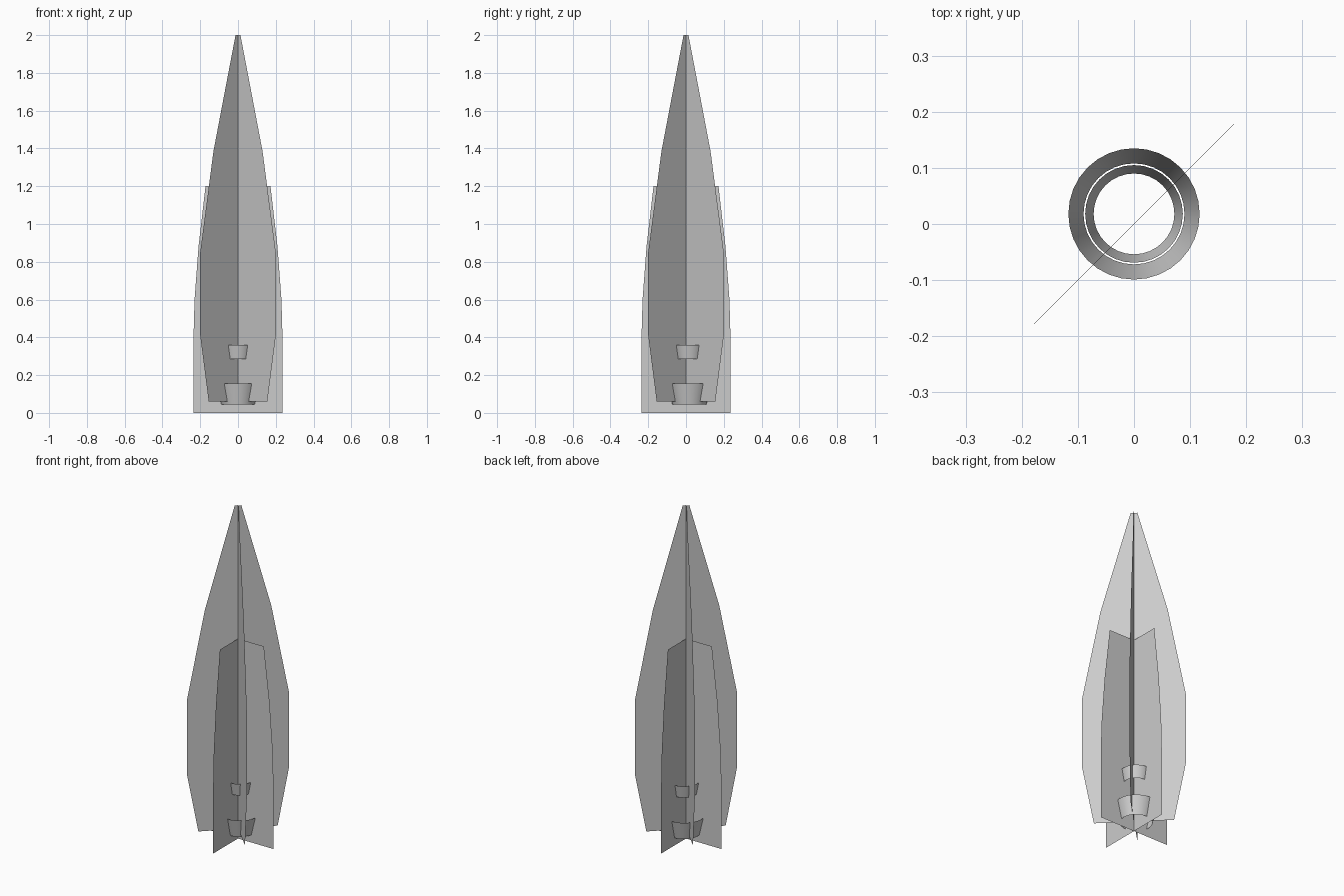
import bpy, bmesh, math

if "Cube" in bpy.data.objects:
    bpy.data.objects.remove(bpy.data.objects["Cube"], do_unlink=True)

grey = bpy.data.materials.new("light_grey")
grey.use_nodes = True
colour = (0.6, 0.6, 0.6, 1)
grey.diffuse_color = colour
grey.node_tree.nodes["Principled BSDF"].inputs["Base Color"].default_value = colour


def add_object(name, bm):
    mesh = bpy.data.meshes.new(name)
    bm.to_mesh(mesh)
    bm.free()
    mesh.materials.append(grey)
    obj = bpy.data.objects.new(name, mesh)
    bpy.context.collection.objects.link(obj)
    return obj


def panel(name, profile, angle):
    """Thin upright sheet, symmetric about the z axis, from a (radius, z) half outline."""
    bm = bmesh.new()
    c, s = math.cos(angle), math.sin(angle)
    for (r0, z0), (r1, z1) in zip(profile, profile[1:]):
        corners = [(-r0, z0), (r0, z0), (r1, z1), (-r1, z1)]
        bm.faces.new([bm.verts.new((r * c, r * s, z)) for r, z in corners])
    bmesh.ops.remove_doubles(bm, verts=bm.verts, dist=1e-5)
    add_object(name, bm)


def nozzle(name, r_low, z_low, r_high, z_high, y=0.018, sides=32):
    """Open flared ring."""
    bm = bmesh.new()
    bmesh.ops.create_cone(bm, cap_ends=False, segments=sides, radius1=r_low,
                          radius2=r_high, depth=z_high - z_low)
    bmesh.ops.translate(bm, verts=bm.verts, vec=(0, y, (z_low + z_high) / 2))
    for f in bm.faces:
        f.smooth = True
    add_object(name, bm)


# Tall body sheets crossing on the diagonals
k = math.sqrt(2)
body = [(0.155 * k, 0.06), (0.2 * k, 0.41), (0.2 * k, 0.85),
        (0.13 * k, 1.385), (0.013 * k, 2.0)]
panel("body_panel_a", body, math.radians(45))
panel("body_panel_b", body, math.radians(135))

# Shorter fin sheets crossing on the main axes
fin = [(0.235, 0.0), (0.235, 0.42), (0.23, 0.6), (0.209, 0.88), (0.172, 1.2)]
panel("side_fins", fin, 0)
panel("front_back_fins", fin, math.radians(90))

# Flared rings at the tail
nozzle("lower_nozzle", 0.09, 0.045, 0.117, 0.155)
nozzle("upper_nozzle", 0.072, 0.285, 0.087, 0.36)
